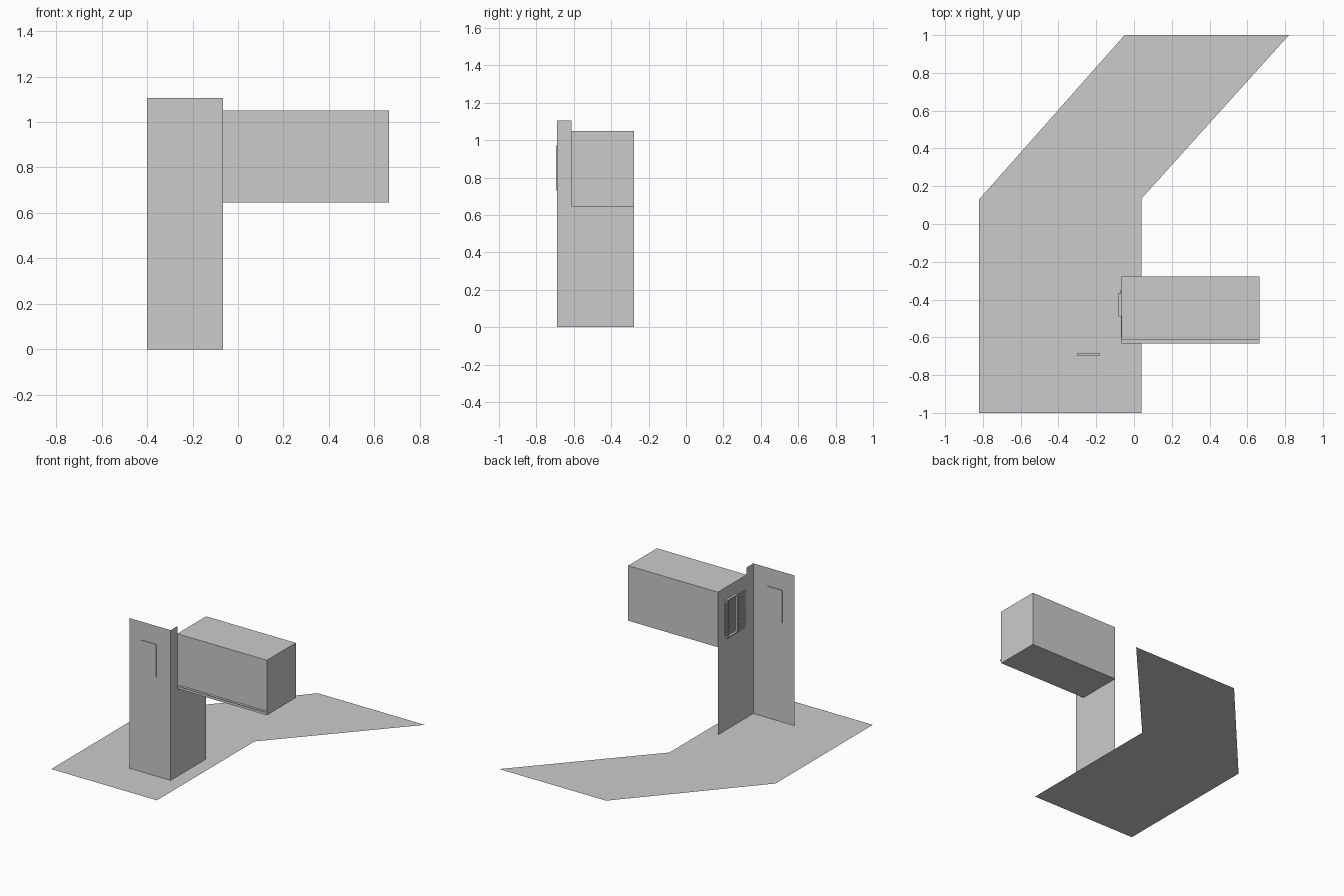
import bpy, bmesh
from mathutils import Vector

if "Cube" in bpy.data.objects:
    bpy.data.objects.remove(bpy.data.objects["Cube"])


def mesh_object(name, bm):
    mesh = bpy.data.meshes.new(name)
    bm.to_mesh(mesh)
    bm.free()
    ob = bpy.data.objects.new(name, mesh)
    bpy.context.collection.objects.link(ob)
    return ob


def sheet(name, points):
    bm = bmesh.new()
    bm.faces.new([bm.verts.new(p) for p in points])
    return mesh_object(name, bm)


def add_box(bm, lo, hi):
    lo, hi = Vector(lo), Vector(hi)
    for v in bmesh.ops.create_cube(bm, size=1)["verts"]:
        v.co = Vector((v.co[i] + 0.5) * (hi[i] - lo[i]) + lo[i] for i in range(3))


def boxes(name, *bounds):
    bm = bmesh.new()
    for lo, hi in bounds:
        add_box(bm, lo, hi)
    return mesh_object(name, bm)


L, R = -0.40, -0.065              # front wall sides
F, FB, B = -0.69, -0.613, -0.278  # wall front, box front, back
Z0, Z1, TOP = 0.645, 1.05, 1.105  # box bottom, box top, wall top

# Bent paved path lying on the ground
sheet("path", [(x, y, 0) for x, y in
      [(-0.82, -1), (0.04, -1), (0.04, 0.135), (0.82, 1), (-0.05, 1), (-0.82, 0.13)]])

# Thin front wall and notched side wall
sheet("front_wall", [(L, F, 0), (R, F, 0), (R, F, TOP), (L, F, TOP)])
sheet("side_wall", [(R, y, z) for y, z in
      [(F, 0), (B, 0), (B, Z0), (FB, Z0), (FB, TOP), (F, TOP)]])

# Overhanging block
boxes("overhang_block", ((R, FB, Z0), (0.665, B, Z1)))

# Thin ledge along the bottom of the block front
sheet("front_ledge", [(R, -0.633, 0.675), (0.665, -0.633, 0.675),
                      (0.665, FB, 0.675), (R, FB, 0.675)])

# Shallow panel on the front wall
boxes("wall_panel", ((-0.303, -0.695, 0.73), (-0.18, -0.685, 0.97)))

# Vent frame on the inner end of the block
x0, y0, y1, z0, z1, t = -0.083, -0.49, -0.365, 0.68, 0.96, 0.008
boxes("vent_frame",
      ((x0, y0, z0), (R, y0 + t, z1)), ((x0, y1 - t, z0), (R, y1, z1)),
      ((x0, y0 + t, z0), (R, y1 - t, z0 + t)), ((x0, y0 + t, z1 - t), (R, y1 - t, z1)))
boxes("vent_hinge", ((-0.075, -0.365, 0.70), (R, -0.352, 0.94)))

# Fine louvre slats flush with the block end
slats = []
for i in range(24):
    z = 0.665 + i * 0.012
    slats.append(((R - 0.003, -0.60, z), (R, -0.40, z + 0.006)))
boxes("louvre_slats", *slats)
